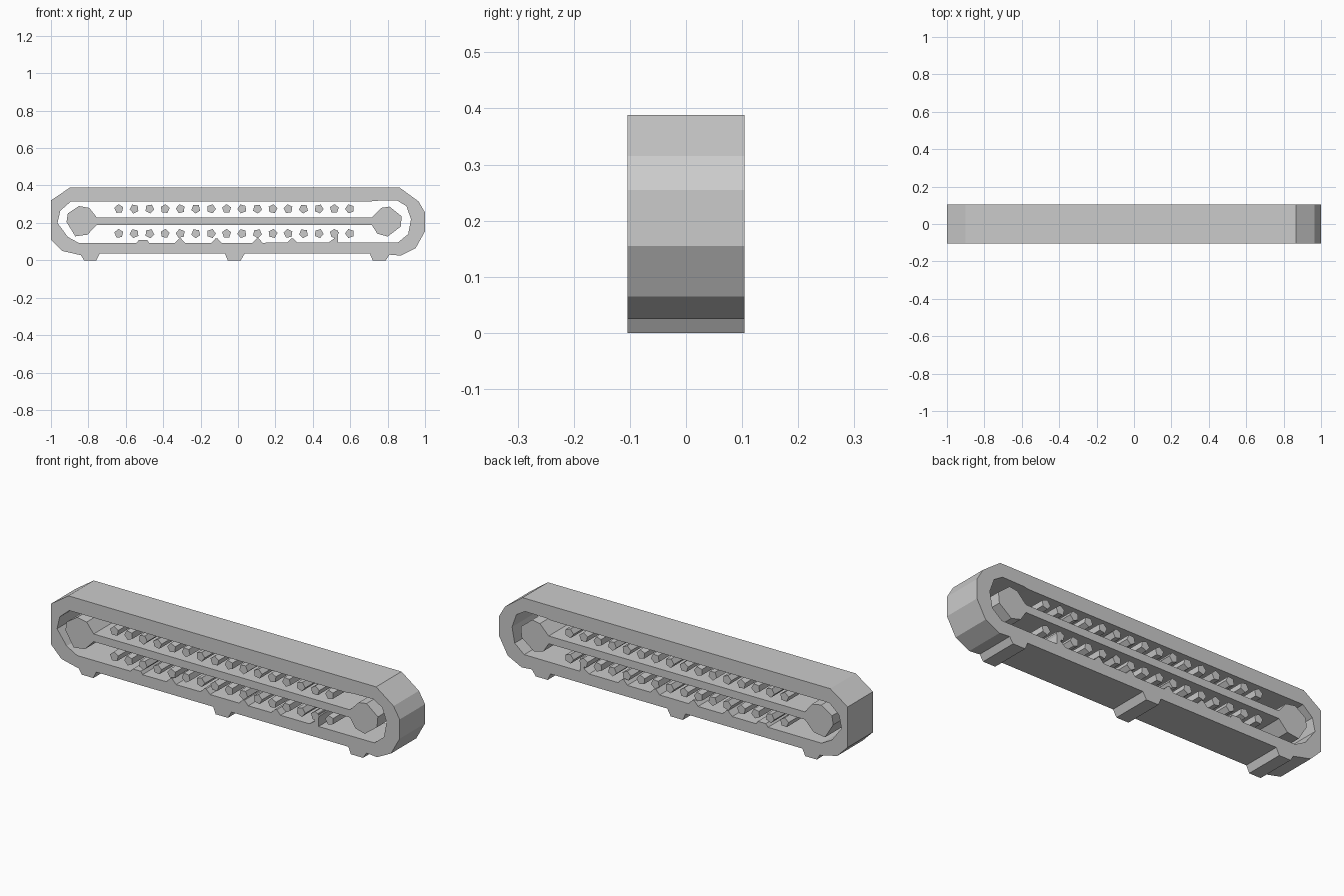
import bpy, bmesh, math

HALF_DEPTH = 0.104

if "Cube" in bpy.data.objects:
    bpy.data.objects.remove(bpy.data.objects["Cube"], do_unlink=True)

grey = bpy.data.materials.new("light_grey")
grey.use_nodes = True
grey.diffuse_color = (0.6, 0.6, 0.6, 1)
grey.node_tree.nodes["Principled BSDF"].inputs["Base Color"].default_value = (0.6, 0.6, 0.6, 1)


def prism(name, *loops):
    """Extrude closed (x, z) loops through the depth; later loops inside the first are holes."""
    bm = bmesh.new()
    for loop in loops:
        verts = [bm.verts.new((x, -HALF_DEPTH, z)) for x, z in loop]
        for a, b in zip(verts, verts[1:] + verts[:1]):
            bm.edges.new((a, b))
    bmesh.ops.triangle_fill(bm, use_beauty=True, use_dissolve=False, edges=bm.edges[:])
    result = bmesh.ops.extrude_face_region(bm, geom=bm.faces[:], use_keep_orig=True)
    moved = [v for v in result["geom"] if isinstance(v, bmesh.types.BMVert)]
    bmesh.ops.translate(bm, verts=moved, vec=(0, 2 * HALF_DEPTH, 0))
    bmesh.ops.recalc_face_normals(bm, faces=bm.faces[:])
    mesh = bpy.data.meshes.new(name)
    bm.to_mesh(mesh)
    bm.free()
    mesh.materials.append(grey)
    obj = bpy.data.objects.new(name, mesh)
    bpy.context.collection.objects.link(obj)
    return obj


def foot(x, side_z):
    """Tapered foot profile, running from right to left along the underside."""
    return [(x + 0.055, side_z), (x + 0.035, 0), (x - 0.035, 0), (x - 0.05, 0.035)]


# Outer belt with three feet and a long opening
outer = [(-1, 0.32), (-0.9, 0.388), (0.865, 0.388), (0.965, 0.315),
         (1, 0.255), (1, 0.155), (0.95, 0.065), (0.87, 0.025)]
outer += foot(0.755, 0.03) + foot(-0.02, 0.035)
outer += [(-0.74, 0.035), (-0.757, 0), (-0.823, 0), (-0.84, 0.027),
          (-0.94, 0.05), (-1, 0.11)]
opening = [(-0.895, 0.313), (0.7, 0.313), (0.73, 0.318), (0.85, 0.32),
           (0.9, 0.29), (0.925, 0.22), (0.91, 0.14), (0.855, 0.095),
           (-0.85, 0.092), (-0.91, 0.125), (-0.965, 0.2), (-0.95, 0.265)]
prism("belt_frame", outer, opening)

# Centre bar with a faceted roller at each end
spindle = [(-0.917, 0.205), (-0.91, 0.25), (-0.85, 0.29), (-0.795, 0.28), (-0.755, 0.229),
           (0.715, 0.229), (0.765, 0.28), (0.81, 0.287), (0.875, 0.235),
           (0.87, 0.18), (0.8, 0.127), (0.745, 0.142), (0.715, 0.189),
           (-0.755, 0.189), (-0.805, 0.137), (-0.87, 0.128)]
prism("roller_spindle", spindle)

# Two rows of small five-sided pegs, each turned a little further
for row, z in (("upper", 0.275), ("lower", 0.143)):
    for i in range(16):
        x = -0.637 + 0.0823 * i
        turn = 0.4 + 0.35 * i
        pentagon = [(x + 0.025 * math.cos(turn + k * math.tau / 5),
                     z + 0.025 * math.sin(turn + k * math.tau / 5)) for k in range(5)]
        prism(f"{row}_peg_{i + 1}", pentagon)

# Low ridges on the inner floor
for i, x in enumerate((-0.31, -0.115, 0.105, 0.29)):
    prism(f"floor_ridge_{i + 1}",
          [(x - 0.035, 0.085), (x + 0.035, 0.085), (x + 0.005, 0.117), (x - 0.005, 0.117)])
prism("floor_block", [(-0.55, 0.085), (-0.47, 0.085), (-0.485, 0.108), (-0.53, 0.108)])
prism("floor_fin", [(0.47, 0.085), (0.535, 0.085), (0.535, 0.16), (0.515, 0.155), (0.512, 0.115)])
